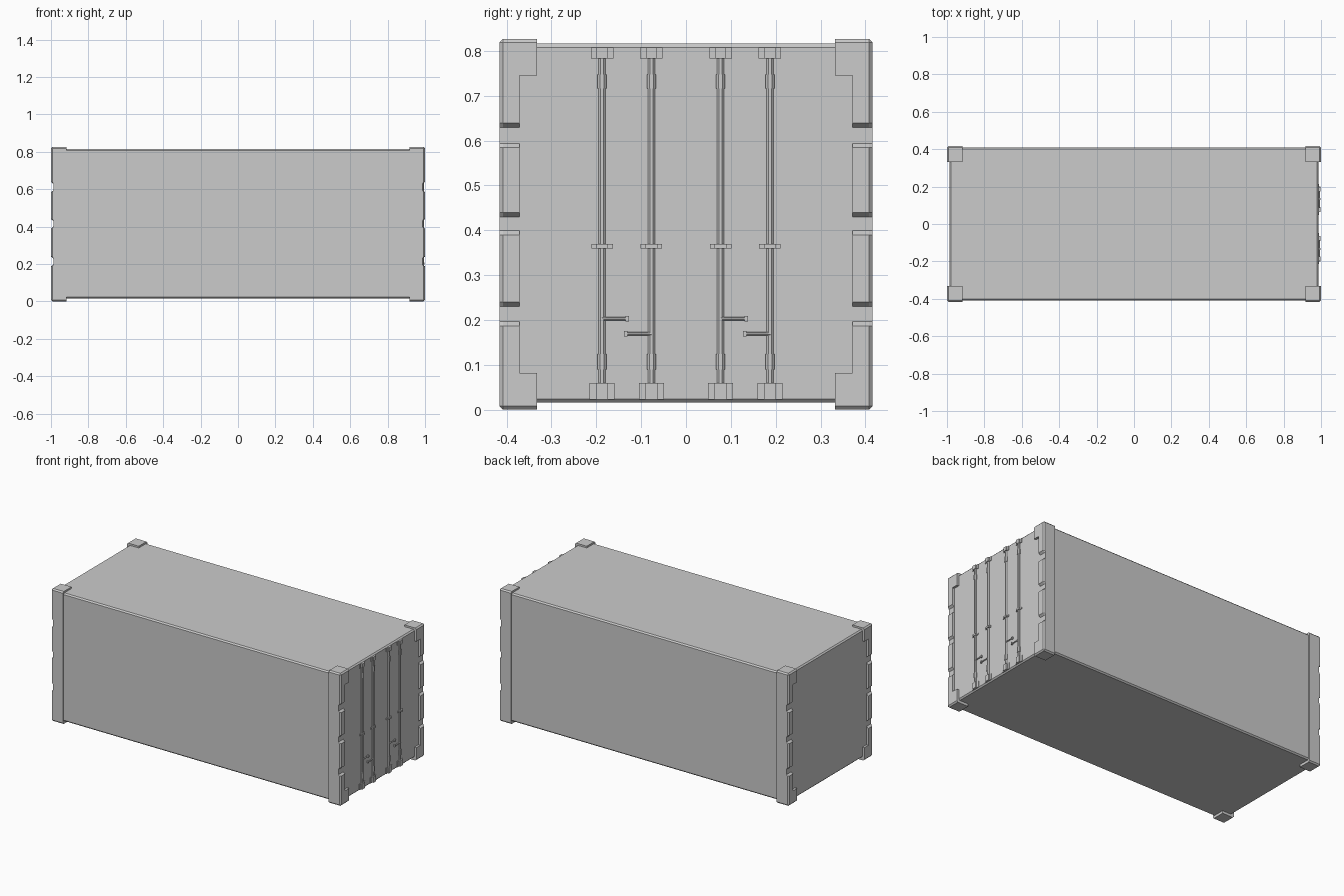
import bpy, bmesh, math
from mathutils import Matrix, Vector

if "Cube" in bpy.data.objects:
    bpy.data.objects.remove(bpy.data.objects["Cube"])

H = 0.827      # total height
C = 0.008      # chamfer size
XE, YE = 1.0, 0.416


def finish(name, bm, mirror=()):
    bmesh.ops.remove_doubles(bm, verts=bm.verts, dist=1e-5)
    bmesh.ops.recalc_face_normals(bm, faces=bm.faces)
    me = bpy.data.meshes.new(name)
    bm.to_mesh(me)
    bm.free()
    ob = bpy.data.objects.new(name, me)
    bpy.context.collection.objects.link(ob)
    if mirror:
        mod = ob.modifiers.new("mirror", 'MIRROR')
        mod.use_axis = ('x' in mirror, 'y' in mirror, False)
    return ob


def add_box(bm, x0, x1, y0, y1, z0, z1):
    size = Matrix.Diagonal((x1 - x0, y1 - y0, z1 - z0, 1))
    mid = Matrix.Translation(((x0 + x1) / 2, (y0 + y1) / 2, (z0 + z1) / 2))
    return bmesh.ops.create_cube(bm, size=1, matrix=mid @ size)


def add_rod(bm, a, b, r, sides=8):
    a, b = Vector(a), Vector(b)
    rot = (b - a).to_track_quat('Z', 'Y').to_matrix().to_4x4()
    spin = Matrix.Rotation(math.pi / sides, 4, 'Z')
    bmesh.ops.create_cone(bm, cap_ends=True, segments=sides, radius1=r, radius2=r,
                          depth=(b - a).length,
                          matrix=Matrix.Translation((a + b) / 2) @ rot @ spin)


def loft(name, profile, y0):
    """Extrude an x-z profile along y, chamfering it on the outer side."""
    outer = [(min(x, XE - C), min(max(z, C), H - C)) for x, z in profile]
    bm = bmesh.new()
    rings = [[bm.verts.new((x, y, z)) for x, z in p]
             for p, y in ((profile, y0), (profile, YE - C), (outer, YE))]
    n = len(profile)
    for a, b in zip(rings, rings[1:]):
        for i in range(n):
            j = (i + 1) % n
            bm.faces.new((a[i], a[j], b[j], b[i]))
    bm.faces.new(rings[0])
    bm.faces.new(rings[-1])
    return finish(name, bm, 'xy')


# Main body
bm = bmesh.new()
add_box(bm, -0.986, 0.986, -0.409, 0.409, 0.016, 0.816)
bmesh.ops.bevel(bm, geom=bm.edges[:], offset=C, segments=1, affect='EDGES')
finish("container_body", bm)

# Corner fittings, bottom and top
X0, FIT = 0.918, 0.082
fitting = [(X0, 0), (XE - C, 0), (XE, C), (XE, FIT), (X0, FIT)]
loft("bottom_corner_fitting", fitting, 0.332)
loft("top_corner_fitting", [(x, H - z) for x, z in fitting], 0.332)

# Corner posts with three sloped notches on the end face
post = [(X0, FIT), (XE, FIT)]
for lo, hi in ((0.197, 0.230), (0.400, 0.430), (0.594, 0.629)):
    post += [(XE, lo - 0.01), (0.987, lo), (0.987, hi), (XE, hi + 0.01)]
post += [(XE, H - FIT), (X0, H - FIT)]
loft("corner_post", post, 0.371)

# Door locking rods with sleeves
XD = 0.986
rods = bmesh.new()
for y in (0.077, 0.187):
    add_rod(rods, (XD, y, 0.024), (XD, y, 0.806), 0.0085)
    for z0, z1 in ((0.090, 0.124), (0.716, 0.747)):
        add_rod(rods, (XD, y, z0), (XD, y, z1), 0.011)
finish("locking_rods", rods, 'y')

# Brackets holding the rods: bottom, middle, top
brackets = bmesh.new()
for y in (0.077, 0.187):
    for z0, z1, half, xo in ((0.023, 0.060, 0.013, 0.998), (0.023, 0.060, 0.028, 0.990),
                             (0.359, 0.369, 0.013, 0.998), (0.359, 0.369, 0.024, 0.990),
                             (0.783, 0.808, 0.012, 0.998), (0.783, 0.808, 0.025, 0.990)):
        add_box(brackets, 0.98, xo, y - half, y + half, z0, z1)
finish("rod_brackets", brackets, 'y')

# Door handles, one pair per door leaf
handles = bmesh.new()
for dy in (0, 0.265):
    for ya, yb, z in ((-0.187, -0.131, 0.203), (-0.077, -0.134, 0.169)):
        add_rod(handles, (0.991, ya + dy, z), (0.991, yb + dy, z), 0.004)
        grip = yb + dy
        add_box(handles, 0.98, 0.996, grip - 0.004, grip + 0.004, z - 0.006, z + 0.006)
finish("door_handles", handles)
